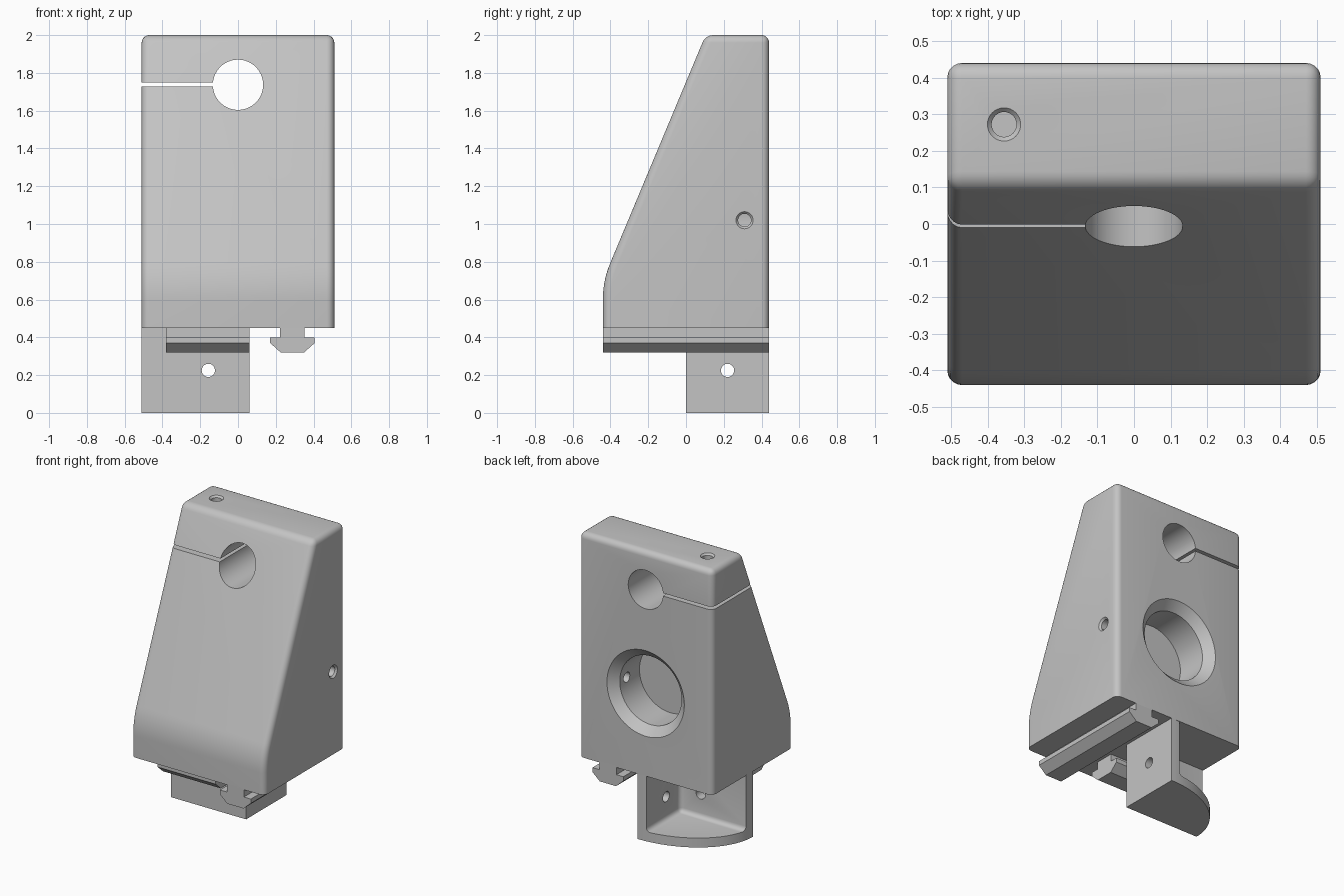
import bpy, bmesh, math
from mathutils import Vector, Matrix

cube = bpy.data.objects.get("Cube")
if cube:
    bpy.data.objects.remove(cube, do_unlink=True)

grey = bpy.data.materials.new("light grey")
grey.use_nodes = True
grey.diffuse_color = (0.55, 0.55, 0.55, 1)
grey.node_tree.nodes["Principled BSDF"].inputs["Base Color"].default_value = grey.diffuse_color


def make_object(name, bm):
    bmesh.ops.recalc_face_normals(bm, faces=bm.faces)
    mesh = bpy.data.meshes.new(name)
    bm.to_mesh(mesh)
    bm.free()
    mesh.materials.append(grey)
    obj = bpy.data.objects.new(name, mesh)
    bpy.context.collection.objects.link(obj)
    return obj


def prism(points, place, start, end):
    """Extrude a 2D outline; place(u, v, t) gives the 3D point."""
    bm = bmesh.new()
    a = [bm.verts.new(place(u, v, start)) for u, v in points]
    b = [bm.verts.new(place(u, v, end)) for u, v in points]
    bm.faces.new(a)
    bm.faces.new(b)
    for i in range(len(a)):
        j = (i + 1) % len(a)
        bm.faces.new((a[i], a[j], b[j], b[i]))
    bmesh.ops.recalc_face_normals(bm, faces=bm.faces)
    return bm


def along_x(u, v, t):
    return (t, u, v)


def along_y(u, v, t):
    return (u, t, v)


def along_z(u, v, t):
    return (u, v, t)


def box(low, high):
    rect = [(low[0], low[1]), (high[0], low[1]), (high[0], high[1]), (low[0], high[1])]
    return prism(rect, along_z, low[2], high[2])


def bore(origin, direction, steps, sides=64):
    """Stepped round cutter: (depth, radius) pairs along a direction."""
    bm = bmesh.new()
    turn = Vector(direction).to_track_quat("Z", "Y").to_matrix().to_4x4()
    matrix = Matrix.Translation(origin) @ turn
    rings = []
    for depth, r in steps:
        angles = [2 * math.pi * i / sides for i in range(sides)]
        rings.append([bm.verts.new(matrix @ Vector((r * math.cos(a), r * math.sin(a), depth)))
                      for a in angles])
    bm.faces.new(rings[0])
    bm.faces.new(rings[-1])
    for low, high in zip(rings, rings[1:]):
        for i in range(sides):
            j = (i + 1) % sides
            bm.faces.new((low[i], low[j], high[j], high[i]))
    return bm


def cut(obj, bm):
    cutter = make_object("cutter", bm)
    cutter.hide_render = True
    mod = obj.modifiers.new("cut", "BOOLEAN")
    mod.operation = "DIFFERENCE"
    mod.solver = "EXACT"
    mod.object = cutter
    bpy.context.view_layer.objects.active = obj
    bpy.ops.object.modifier_apply(modifier=mod.name)
    bpy.data.objects.remove(cutter, do_unlink=True)


def smooth(obj):
    bpy.ops.object.select_all(action="DESELECT")
    obj.select_set(True)
    bpy.context.view_layer.objects.active = obj
    bpy.ops.object.shade_smooth_by_angle(angle=math.radians(25))


# Wedge-shaped body: upright back, sloping front with a rounded foot
BASE, TOP, HALF, BACK = 0.45, 2.0, 0.51, 0.44
slope, bend = math.radians(22.7), 0.5
outline = [(BACK, TOP), (BACK, BASE), (-BACK, BASE)]
for i in range(9):
    a = slope * i / 8
    outline.append((-BACK + bend * (1 - math.cos(a)), 0.6 + bend * math.sin(a)))
y, z = outline[-1]
outline.append((y + (TOP - z) * math.tan(slope), TOP))
bm = prism(outline, along_x, -HALF, HALF)
round_edges = [e for e in bm.edges
               if e.calc_face_angle() > 0.3 and max(v.co.z for v in e.verts) > BASE + 0.01]
bmesh.ops.bevel(bm, geom=round_edges, offset=0.04, segments=5, profile=0.5,
                affect="EDGES", clamp_overlap=False)
body = make_object("body", bm)

# Clamp hole, clamp slit, back pocket and screw holes
cut(body, bore((0, -1, 1.737), (0, 1, 0), [(0, 0.133), (2, 0.133)]))
cut(body, box((-0.6, -1, 1.728), (-0.1, 1, 1.748)))
cut(body, bore((0, BACK, 1.02), (0, -1, 0),
               [(-0.01, 0.306), (0.055, 0.236), (0.27, 0.236)]))
screw = [(-0.01, 0.055), (0.012, 0.034)]
cut(body, bore((HALF, 0.31, 1.02), (-1, 0, 0), screw + [(0.32, 0.034)], 32))
cut(body, bore((-0.355, 0.272, TOP), (0, 0, -1), screw + [(0.55, 0.034)], 32))
smooth(body)

# Two T-shaped rails under the body
half_rail = [(0.065, 0.46), (0.065, 0.4), (0.118, 0.4), (0.118, 0.37), (0.062, 0.32)]
rail = half_rail + [(-u, v) for u, v in reversed(half_rail)]
make_object("long_rail", prism([(u + 0.288, v) for u, v in rail], along_y, -BACK, BACK))
make_object("cross_rail", prism([(u - 0.215, v) for u, v in rail], along_x, -0.38, 0.062))

# Corner bracket with a quarter-round floor
corner_x, wide, deep, wall = 0.062, 0.572, 0.44, 0.065
quarter = [(corner_x, 0)]
for i in range(33):
    a = math.pi / 2 * i / 32
    quarter.append((corner_x - wide * math.sin(a), deep * math.cos(a)))
bracket = make_object("bracket", prism(quarter, along_z, 0, 0.455))
hollow = box((-0.9, wall, wall), (corner_x - wall, 0.9, 0.9))
bmesh.ops.bevel(hollow, geom=hollow.edges[:], offset=0.03, segments=4, profile=0.5,
                affect="EDGES")
cut(bracket, hollow)
cut(bracket, bore((-0.157, -0.1, 0.225), (0, 1, 0), [(0, 0.035), (0.3, 0.035)], 32))
cut(bracket, bore((0.2, 0.22, 0.225), (-1, 0, 0), [(0, 0.035), (0.3, 0.035)], 32))
smooth(bracket)
